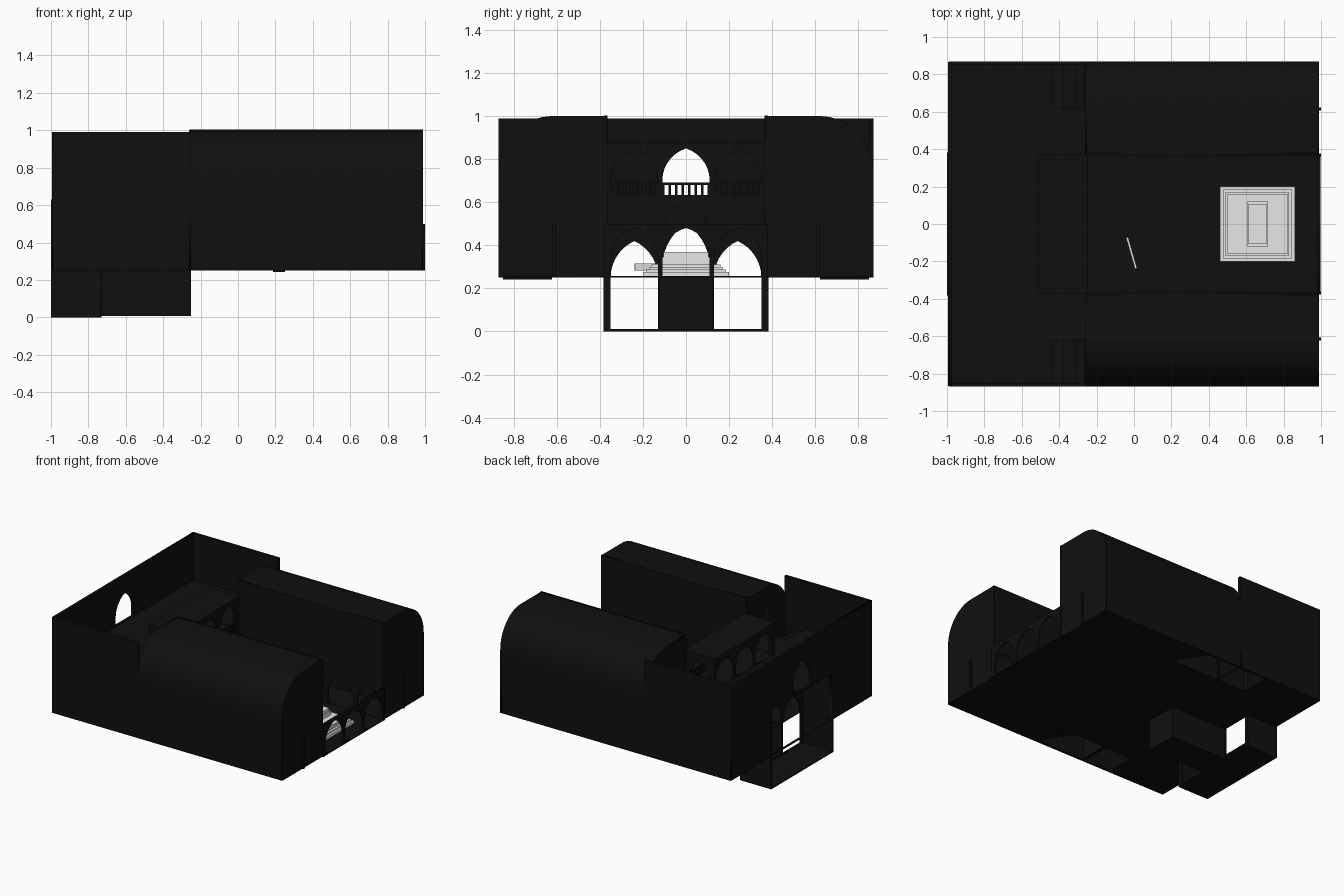
import bpy, math
from mathutils import Matrix

cube = bpy.data.objects.get("Cube")
if cube:
    bpy.data.objects.remove(cube, do_unlink=True)


def material(name, rgb):
    m = bpy.data.materials.new(name)
    m.use_nodes = True
    m.diffuse_color = (*rgb, 1)
    m.node_tree.nodes["Principled BSDF"].inputs["Base Color"].default_value = (*rgb, 1)
    return m


BLACK = material("black stone", (0.005, 0.005, 0.005))
WHITE = material("white marble", (0.8, 0.8, 0.8))


def box(name, x, y, z, mat=BLACK):
    """Box from three (low, high) ranges."""
    verts = [(a, b, c) for a in x for b in y for c in z]
    faces = [(0, 1, 3, 2), (4, 6, 7, 5), (0, 4, 5, 1), (2, 3, 7, 6), (0, 2, 6, 4), (1, 5, 7, 3)]
    me = bpy.data.meshes.new(name)
    me.from_pydata(verts, [], faces)
    me.materials.append(mat)
    ob = bpy.data.objects.new(name, me)
    bpy.context.collection.objects.link(ob)
    return ob


def rect(u, v):
    return [(u[0], v[0]), (u[1], v[0]), (u[1], v[1]), (u[0], v[1])]


def arch(c, base, spring, apex, w=0.11):
    """Pointed arch outline of half width w."""
    h = apex - spring
    r = (w * w + h * h) / (2 * w)
    end = math.asin(min(1, h / r))
    side = [(w - r + r * math.cos(end * i / 7), spring + r * math.sin(end * i / 7)) for i in range(8)]
    pts = [(w, base)] + side + [(-u, v) for u, v in side[-2::-1]] + [(-w, base)]
    return [(c + u, v) for u, v in pts]


def panel(name, plane, span, outline, holes=()):
    """Flat sheet with holes, facing x, y or z, filling span along that axis."""
    cu = bpy.data.curves.new(name, "CURVE")
    cu.dimensions = "2D"
    cu.fill_mode = "BOTH"
    cu.extrude = (span[1] - span[0]) / 2
    for loop in (outline, *holes):
        sp = cu.splines.new("POLY")
        sp.points.add(len(loop) - 1)
        for p, (u, v) in zip(sp.points, loop):
            p.co = (u, v, 0, 1)
        sp.use_cyclic_u = True
    tmp = bpy.data.objects.new(name + " outline", cu)
    bpy.context.collection.objects.link(tmp)
    dg = bpy.context.evaluated_depsgraph_get()
    me = bpy.data.meshes.new_from_object(tmp.evaluated_get(dg))
    bpy.data.objects.remove(tmp, do_unlink=True)
    mid = sum(span) / 2
    rows = {"x": ((0, 0, 1, mid), (1, 0, 0, 0), (0, 1, 0, 0)),
            "y": ((1, 0, 0, 0), (0, 0, -1, mid), (0, 1, 0, 0)),
            "z": ((1, 0, 0, 0), (0, 1, 0, 0), (0, 0, 1, mid))}[plane]
    me.transform(Matrix((*rows, (0, 0, 0, 1))))
    me.materials.clear()
    me.materials.append(BLACK)
    ob = bpy.data.objects.new(name, me)
    bpy.context.collection.objects.link(ob)
    return ob


def both(lo, hi, s):
    return sorted((s * lo, s * hi))


G, U, TOP = 0.255, 0.63, 0.99          # ground floor, upper floor, wall top
BAYS = (-0.24, 0, 0.24)

# Floors with stair wells and entrance recess
wells = [rect((-0.5, 0.25), both(0.62, 0.85, s)) for s in (1, -1)]
panel("ground_floor", "z", (0.25, G), rect((-0.99, 0.99), (-0.865, 0.865)),
      wells + [rect((-0.985, -0.74), (-0.37, 0.37)), rect((-0.735, -0.26), (-0.11, 0.11))])
panel("upper_floor", "z", (U - 0.015, U), rect((-0.99, -0.26), (-0.86, 0.86)),
      [rect((-0.5, -0.265), both(0.62, 0.85, s)) for s in (1, -1)])

# Back wall with window and entrance opening
panel("back_wall", "x", (-0.995, -0.975), rect((-0.865, 0.865), (0.25, TOP)),
      [arch(0, U + 0.003, 0.7, 0.85), rect((-0.37, 0.37), (0.253, U - 0.02))])
box("window_sill", (-1, -0.975), (-0.14, 0.14), (U - 0.012, U))

# Entrance recess and sunken passage
box("entrance_floor", (-1, -0.735), (-0.38, 0.38), (0, 0.01))
panel("entrance_arcade", "x", (-0.745, -0.73), rect((-0.38, 0.38), (0, U - 0.01)),
      [arch(c, 0.012, 0.25 if c else 0.3, 0.42 if c else 0.5) for c in BAYS])
box("passage_floor", (-0.74, -0.25), (-0.125, 0.125), (0.008, 0.02))
box("passage_end", (-0.262, -0.25), (-0.125, 0.125), (0.01, 0.25))
for i in range(8):
    box("passage_step", (-0.66 + i * 0.05, -0.26), (-0.115, 0.115), (0.015, 0.03 + (i + 1) * 0.027))

# Vaulted wing section, reused for roof shell and end walls
arc = [(0.62 + 0.25 * math.cos(a), 0.74 + 0.26 * math.sin(a))
       for a in (math.pi / 2 * i / 16 for i in range(17))]
inner = [(0.62 + 0.235 * math.cos(a), 0.74 + 0.245 * math.sin(a))
         for a in (math.pi / 2 * i / 16 for i in range(17))]
shell = [(0.87, 0.25)] + arc + [(0.37, 1.0), (0.37, 0.985)] + inner[::-1] + [(0.855, 0.25)]
section = [(0.87, 0.25)] + arc + [(0.37, 1.0), (0.37, 0.25)]

for s in (1, -1):
    def flip(pts):
        return [(s * u, v) for u, v in pts]
    roof = panel("wing_vault", "x", (-0.25, 0.985), flip(shell))
    bpy.ops.object.select_all(action="DESELECT")
    roof.select_set(True)
    bpy.context.view_layer.objects.active = roof
    bpy.ops.object.shade_smooth_by_angle(angle=math.radians(30))
    panel("wing_end_wall", "x", (0.97, 0.988), flip(section))
    panel("wing_inner_end", "x", (-0.262, -0.248), flip(section),
          [rect(both(0.63, 0.85, s), (G + 0.005, 0.85))])
    # Courtyard arcade and partition behind it
    panel("courtyard_arcade", "y", both(0.365, 0.38, s), rect((-0.26, 0.988), (0.25, 1.003)),
          [arch(-0.125 + 0.25 * i, G + 0.002, 0.34, 0.48) for i in range(5)])
    box("wing_partition", (-0.5, 0.97), both(0.612, 0.622, s), (G, U))
    for y in (0.37, 0.615):
        box("end_pier", (0.98, 1), both(y - 0.008, y + 0.008, s), (0.25, 0.5))
    # Side wall of the open rear terrace
    box("terrace_side_wall", (-0.99, -0.25), both(0.85, 0.87, s), (0.25, TOP))
    box("entrance_side_wall", (-1, -0.735), both(0.37, 0.382, s), (0, U - 0.01))
    box("passage_side_wall", (-0.74, -0.25), both(0.115, 0.125, s), (0.01, 0.25))
    # Stair up to the terrace
    n = 12
    for i in range(n):
        x = 0.25 - 0.75 * i / n
        z = G + (U - G) * (i + 1) / n
        box("stair_step", (x - 0.75 / n, x), both(0.622, 0.85, s), (z - 0.045, z))
    # Gallery sides
    panel("gallery_side", "y", both(0.36, 0.372, s), rect((-0.5, -0.25), (U, 0.87)),
          [arch(-0.375, U + 0.003, 0.7, 0.83, 0.08)])

# Two storey gallery facade, rear arcade and flat roof
upper = [arch(c, U + 0.003, 0.7, 0.85) for c in BAYS]
lower = [arch(c, G + 0.002, 0.34 if c else 0.45, 0.48 if c else 0.6) for c in BAYS]
panel("gallery_facade", "x", (-0.265, -0.248), rect((-0.37, 0.37), (0.25, 0.87)), upper + lower)
panel("gallery_rear_arcade", "x", (-0.505, -0.49), rect((-0.37, 0.37), (U, 0.87)), upper)
box("gallery_roof", (-0.51, -0.245), (-0.372, 0.372), (0.865, 0.88))

# Balustrade
box("balustrade_rail", (-0.263, -0.25), (-0.36, 0.36), (0.68, 0.692))
for i in range(24):
    y = -0.345 + i * 0.03
    box("baluster", (-0.261, -0.252), (y - 0.006, y + 0.006), (U, 0.682))

# Front screen with three arches
panel("front_screen", "x", (0.982, 0.998), rect((-0.37, 0.37), (0.25, 0.5)),
      [arch(c, G + 0.002, 0.34, 0.48) for c in BAYS])

# Stepped fountain
z = G
for hx, hy, top in ((0.2, 0.2, 0.275), (0.185, 0.185, 0.288), (0.17, 0.17, 0.3),
                    (0.16, 0.16, 0.312), (0.053, 0.123, 0.345), (0.05, 0.105, 0.37)):
    box("fountain_tier", (0.66 - hx, 0.66 + hx), (-hy, hy), (z, top), WHITE)
    z = top

# Slanted marble plank in the courtyard
plank = box("plank", (-0.006, 0.006), (-0.087, 0.087), (0.283, 0.315), WHITE)
plank.location = (-0.013, -0.155, 0)
plank.rotation_euler.z = math.radians(16)
